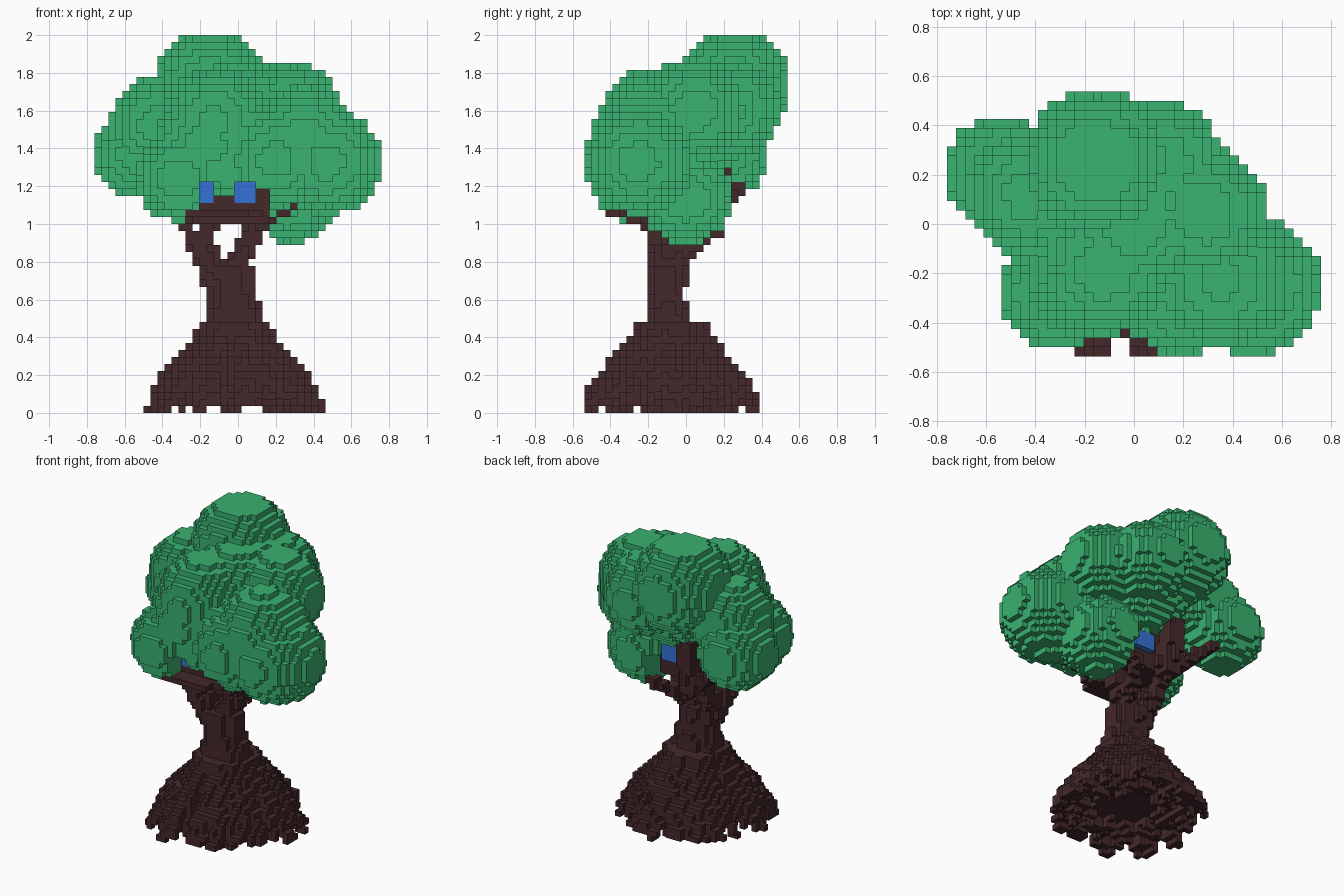
import bpy
import bmesh
import math
import random
from mathutils import Vector

random.seed(4)
V = 2 / 54                      # block size
NX, NY, NZ = 20, 14, 54         # half counts in x and y, full count in z

cube = bpy.data.objects.get("Cube")
if cube:
    bpy.data.objects.remove(cube, do_unlink=True)


def material(name, rgb):
    m = bpy.data.materials.new(name)
    m.use_nodes = True
    m.diffuse_color = (*rgb, 1)
    m.node_tree.nodes["Principled BSDF"].inputs["Base Color"].default_value = (*rgb, 1)
    return m


def centre(c):
    return Vector((c[0] * V, c[1] * V, (c[2] + 0.5) * V))


GRID = [(i, j, k) for i in range(-NX, NX + 1)
        for j in range(-NY, NY + 1) for k in range(NZ)]


def box(x0, x1, y0, y1, z0, z1):
    return {c for c in GRID for p in [centre(c)]
            if x0 < p.x < x1 and y0 < p.y < y1 and z0 < p.z < z1}


def ball(x, y, z, r):
    mid = Vector((x, y, z))
    return {c for c in GRID if (centre(c) - mid).length < r}


def limb(start, end, r0, r1):
    """Tapered rod of blocks between two points."""
    a, b = Vector(start), Vector(end)
    d = b - a
    cells = set()
    for c in GRID:
        p = centre(c)
        t = max(0, min(1, (p - a).dot(d) / d.length_squared))
        if (p - a - d * t).length < r0 + (r1 - r0) * t:
            cells.add(c)
    return cells


# Trunk core, leaning slightly towards the fork
PROFILE = [(0, 0.49), (0.1, 0.44), (0.2, 0.38), (0.3, 0.285),
           (0.4, 0.2), (0.5, 0.16), (0.62, 0.13), (0.78, 0.145)]


def trunk_radius(z):
    for (z0, r0), (z1, r1) in zip(PROFILE, PROFILE[1:]):
        if z <= z1:
            return r0 + (r1 - r0) * (z - z0) / (z1 - z0)
    return 0


trunk = set()
for c in GRID:
    p = centre(c)
    dx, dy = p.x + 0.02, p.y + 0.08
    big = trunk_radius(p.z)
    if p.z < 0.45:
        if 0.12 < p.z and math.hypot(dx, dy) < big * 0.62:
            trunk.add(c)
    elif math.hypot(dx + max(0, p.z - 0.6) * 0.2, (dy + 0.02) * 1.35) < big:
        trunk.add(c)

# Root strands running down the flare, each ending at its own height
for n in range(260):
    angle = n * 2.39996
    spread = 1 - 0.55 * random.random() ** 1.6
    foot = random.choice((0, 1, 1, 1, 2, 2, 3))
    for step in range(foot * 4, 52):
        z = (step + 0.5) * V / 4
        angle += random.uniform(-0.03, 0.03)
        r = spread * trunk_radius(z)
        i = round((r * math.cos(angle) - 0.02) / V)
        j = max(-NY, round((r * math.sin(angle) - 0.08) / V))
        trunk.add((i, j, step // 4))

# Branches holding the house and the leaves
branches = set()
for start, end, r0, r1 in [
        ((-0.11, -0.1, 0.72), (-0.28, -0.18, 1.0), 0.085, 0.035),
        ((-0.15, -0.1, 0.8), (-0.18, -0.18, 1.04), 0.06, 0.045),
        ((-0.02, -0.1, 0.76), (0.125, -0.06, 1.04), 0.07, 0.06),
        ((0.02, -0.04, 0.82), (0.12, 0.19, 0.98), 0.045, 0.03),
        ((-0.15, -0.05, 0.8), (-0.18, 0.1, 1.05), 0.05, 0.045),
        ((-0.16, 0.08, 1.0), (-0.38, 0.28, 1.19), 0.05, 0.035),
        ((-0.15, 0.14, 1.02), (-0.15, 0.19, 1.28), 0.08, 0.06),
        ((0.12, -0.2, 0.98), (0.3, -0.28, 1.1), 0.03, 0.024)]:
    branches |= limb(start, end, r0, r1)

# Tree house: cabin on a thin stepped deck
house = box(-0.24, 0.13, -0.31, 0.11, 1.0, 1.32)
house |= box(-0.27, 0.165, -0.25, 0.02, 1.0, 1.07)
house |= box(-0.27, 0.13, -0.36, -0.2, 1.03, 1.07)
house |= box(-0.27, 0.06, -0.43, -0.35, 1.03, 1.07)
house |= box(0.09, 0.165, -0.31, -0.05, 1.0, 1.18)

# Window blocks set into the front and back walls
windows = box(-0.21, -0.125, -0.32, -0.28, 1.11, 1.225)
windows |= box(-0.02, 0.095, -0.32, -0.28, 1.11, 1.225)
windows |= box(-0.06, 0.095, 0.09, 0.13, 1.11, 1.225)

# Leaf clusters
leaves = set()
for blob in [(-0.15, 0.255, 1.74, 0.295), (0.28, 0.05, 1.6, 0.265),
             (0.11, 0.245, 1.61, 0.255), (-0.535, 0.21, 1.37, 0.235),
             (-0.43, 0.12, 1.53, 0.25), (-0.31, -0.28, 1.24, 0.23),
             (-0.17, -0.19, 1.42, 0.275), (-0.12, -0.18, 1.55, 0.275),
             (0.475, -0.25, 1.33, 0.285), (0.35, -0.22, 1.45, 0.285),
             (0.2, -0.26, 1.34, 0.275), (0.27, 0.0, 1.14, 0.245),
             (0.0, 0.03, 1.55, 0.32), (-0.04, -0.3, 1.27, 0.14)]:
    leaves |= ball(*blob)

# Openings in the leaves around the house
leaves -= box(-0.27, 0.165, -0.6, 0.3, 0.8, 1.075)
leaves -= box(-0.21, 0.165, -0.6, 0.3, 0.8, 1.15)
leaves -= box(0.09, 0.165, -0.6, -0.1, 1.1, 1.18)
leaves -= box(-0.21, -0.125, -0.6, -0.3, 1.1, 1.225)
leaves -= box(-0.02, 0.095, -0.6, -0.3, 1.1, 1.225)

house -= windows
branches -= house | windows
trunk -= branches | house | windows
leaves -= trunk | branches | house | windows
filled = trunk | branches | house | windows | leaves

AXES = [Vector(a) for a in ((1, 0, 0), (0, 1, 0), (0, 0, 1))]


def build(name, cells, mat):
    """Skin a set of blocks with only its exposed square faces."""
    bm = bmesh.new()
    corners = {}

    def vert(p):
        key = tuple(round(v * 2 / V) for v in p)
        if key not in corners:
            corners[key] = bm.verts.new(p)
        return corners[key]

    for c in sorted(cells):
        for a in range(3):
            for s in (-1, 1):
                n = AXES[a] * s
                if tuple(int(c[q] + n[q]) for q in range(3)) in filled:
                    continue
                u = AXES[(a + 1) % 3]
                w = n.cross(u)
                mid, h = centre(c) + n * V / 2, V / 2
                quad = (-u - w, u - w, u + w, w - u)
                bm.faces.new([vert(mid + q * h) for q in quad])
    mesh = bpy.data.meshes.new(name)
    bm.to_mesh(mesh)
    bm.free()
    mesh.materials.append(mat)
    bpy.context.collection.objects.link(bpy.data.objects.new(name, mesh))


bark = material("dark_bark", (0.056, 0.021, 0.023))
leaf = material("leaf_green", (0.042, 0.445, 0.163))
glass = material("window_blue", (0.033, 0.17, 0.66))

build("trunk_and_roots", trunk, bark)
build("branches", branches, bark)
build("tree_house", house, bark)
build("house_windows", windows, glass)
build("leaf_canopy", leaves, leaf)
